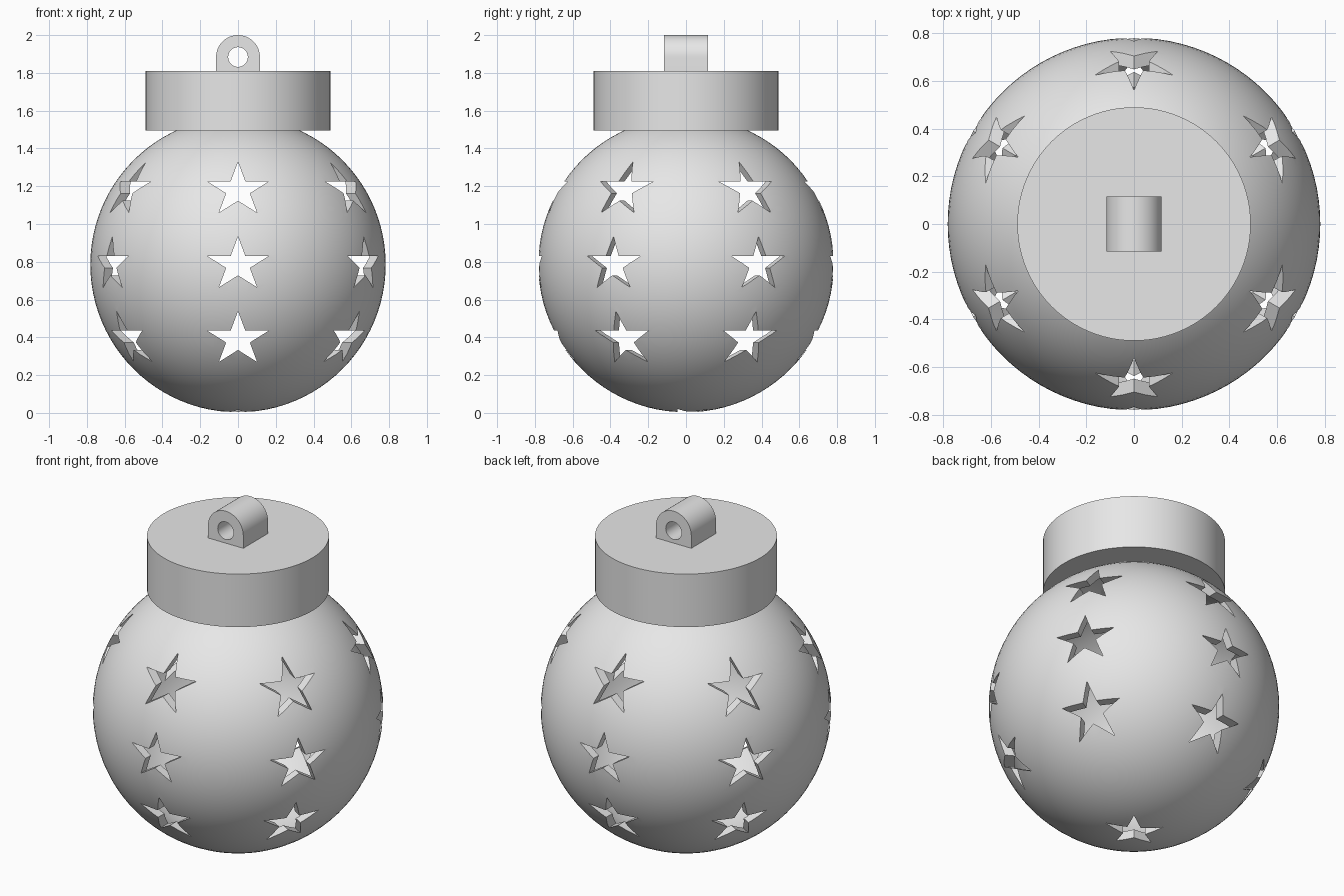
import bpy, bmesh
from math import sin, cos, pi, radians
from mathutils import Matrix, Vector

if "Cube" in bpy.data.objects:
    bpy.data.objects.remove(bpy.data.objects["Cube"], do_unlink=True)

RADIUS, WALL = 0.782, 0.05
CENTRE = Vector((0, 0, 0.785))
CAP_BOTTOM, CAP_TOP, CAP_RADIUS = 1.495, 1.81, 0.49
LOOP = 0.116

grey = bpy.data.materials.new("plain grey")
grey.use_nodes = True
grey.diffuse_color = (0.8, 0.8, 0.8, 1)
grey.node_tree.nodes["Principled BSDF"].inputs["Base Color"].default_value = (0.8, 0.8, 0.8, 1)


def make(name, bm):
    mesh = bpy.data.meshes.new(name)
    bm.to_mesh(mesh)
    bm.free()
    mesh.materials.append(grey)
    obj = bpy.data.objects.new(name, mesh)
    bpy.context.collection.objects.link(obj)
    return obj


def prism(bm, outline, near, far, matrix):
    """Extrude an outline in local XY from z = near to z = far, then place it."""
    base = bm.faces.new([bm.verts.new((x, y, near)) for x, y in outline])
    new = bmesh.ops.extrude_face_region(bm, geom=[base])["geom"]
    top = [v for v in new if isinstance(v, bmesh.types.BMVert)]
    bmesh.ops.translate(bm, verts=top, vec=(0, 0, far - near))
    verts = list(base.verts) + top
    faces = list({f for v in verts for f in v.link_faces})
    bmesh.ops.recalc_face_normals(bm, faces=faces)
    bmesh.ops.transform(bm, verts=verts, matrix=matrix)


def circle(radius, count):
    return [(radius * cos(2 * pi * i / count), radius * sin(2 * pi * i / count))
            for i in range(count)]


def activate(obj):
    bpy.ops.object.select_all(action='DESELECT')
    obj.select_set(True)
    bpy.context.view_layer.objects.active = obj


def cut(obj, cutter):
    cutter.hide_render = True
    mod = obj.modifiers.new("cut", 'BOOLEAN')
    mod.operation, mod.solver, mod.object = 'DIFFERENCE', 'EXACT', cutter
    activate(obj)
    bpy.ops.object.modifier_apply(modifier=mod.name)
    bpy.data.objects.remove(cutter, do_unlink=True)


def smooth(obj):
    activate(obj)
    bpy.ops.object.shade_smooth_by_angle(angle=radians(30))


# Hollow ball: outer sphere with a flipped inner sphere
bm = bmesh.new()
place = Matrix.Translation(CENTRE)
bmesh.ops.create_uvsphere(bm, u_segments=96, v_segments=48, radius=RADIUS - WALL, matrix=place)
bmesh.ops.reverse_faces(bm, faces=bm.faces[:])
bmesh.ops.create_uvsphere(bm, u_segments=96, v_segments=48, radius=RADIUS, matrix=place)
ball = make("ball", bm)

# Star cutters: three level rows of six, and one under the ball
star = []
for i in range(10):
    r = 0.172 if i % 2 == 0 else 0.172 * 0.382
    a = pi / 2 + i * pi / 5
    star.append((r * cos(a), 0.865 * r * sin(a)))
upright = Matrix.Rotation(pi / 2, 4, 'X')     # local Z becomes the front direction
bm = bmesh.new()
for row in (-0.395, 0, 0.395):
    for k in range(6):
        turn = Matrix.Rotation(k * pi / 3, 4, 'Z')
        prism(bm, star, 0.42, 1.0, Matrix.Translation(CENTRE + Vector((0, 0, row))) @ turn @ upright)
prism(bm, star, -0.15, 0.15, Matrix.Rotation(pi, 4, 'Z'))
cut(ball, make("star_cutters", bm))
smooth(ball)

# Cap
bm = bmesh.new()
prism(bm, circle(CAP_RADIUS, 96), CAP_BOTTOM, CAP_TOP, Matrix())
smooth(make("cap", bm))

# Hanging loop: arched block with a round hole from front to back
arch = [(LOOP * cos(pi * i / 32), LOOP * sin(pi * i / 32)) for i in range(33)]
arch += [(-LOOP, CAP_TOP - 2 + LOOP), (LOOP, CAP_TOP - 2 + LOOP)]
at_loop = Matrix.Translation((0, 0, 2 - LOOP)) @ upright
bm = bmesh.new()
prism(bm, arch, -LOOP, LOOP, at_loop)
loop = make("hanging_loop", bm)
bm = bmesh.new()
prism(bm, circle(0.052, 48), -0.3, 0.3, at_loop)
cut(loop, make("loop_hole_cutter", bm))
smooth(loop)
